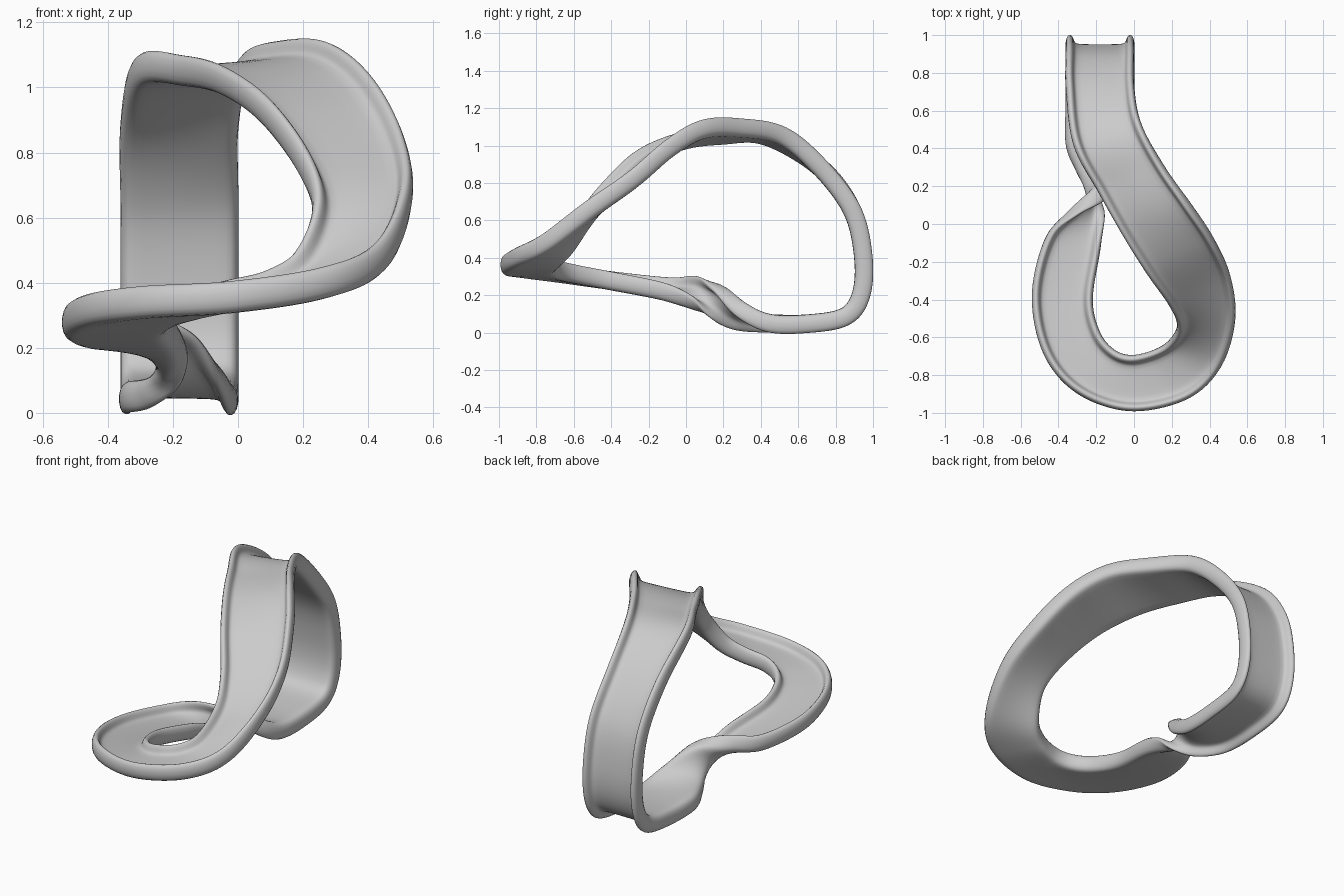
import bpy, bmesh
from mathutils import Vector as V

if "Cube" in bpy.data.objects:
    bpy.data.objects.remove(bpy.data.objects["Cube"])

# Paired rim stations: left rim xyz, right rim xyz
arch = [(-.17, .18, 1.05, .14, .30, 1.095), (-.30, .42, 1.05, .02, .52, 1.05)]
back = [(.72, .88), (.89, .65), (.948, .40), (.935, .20), (.85, .085), (.65, .048)]
loop = [
    (-.34, .42, .05, -.03, .45, .05), (-.28, .27, .06, -.07, .30, .12),
    (-.22, .15, .10, -.17, .17, .235), (-.19, .03, .16, -.32, .06, .26),
    (-.20, -.13, .22, -.45, -.08, .245), (-.24, -.40, .275, -.52, -.38, .275),
    (-.20, -.58, .31, -.46, -.68, .315), (-.12, -.68, .335, -.29, -.88, .34),
    (-.02, -.715, .36, -.02, -.97, .355), (.10, -.69, .39, .27, -.91, .40),
    (.20, -.63, .46, .44, -.75, .48), (.25, -.53, .62, .515, -.51, .66),
    (.20, -.41, .77, .49, -.28, .82), (.08, -.24, .93, .40, -.08, .99),
    (-.05, -.03, 1.02, .28, .10, 1.09)]
stations = arch + [(-.34, y, z, -.02, y, z) for y, z in back] + loop
lefts = [V(s[:3]) for s in stations]
rights = [V(s[3:]) for s in stations]


def spline(pts, steps):
    """Closed Catmull-Rom curve."""
    out, n = [], len(pts)
    for i in range(n):
        a, b, c, d = (pts[(i + k) % n] for k in (-1, 0, 1, 2))
        for s in range(steps):
            t = s / steps
            out.append(.5 * (2 * b + (c - a) * t + (2 * a - 5 * b + 4 * c - d) * t**2
                             + (3 * b - a - 3 * c + d) * t**3))
    return out


L, R = spline(lefts, 7), spline(rights, 7)
n = len(L)

# Half cross-section: distance from the rim, height along the outward side
half = [(.035, -.049), (.0, -.05), (-.02, -.03), (-.024, .015), (-.012, .05),
        (.008, .052), (.02, .03), (.027, .006), (.05, 0)]

# Sweep the channel section around the closed loop
bm = bmesh.new()
rings = []
for i in range(n):
    w = R[i] - L[i]
    wn = w.normalized()
    t = (L[(i + 1) % n] + R[(i + 1) % n]) - (L[i - 1] + R[i - 1])
    nor = wn.cross(t).normalized()
    mid = (L[i] + R[i]) / 2
    pts = [L[i] + wn * u + nor * v for u, v in half]
    pts.append(mid)
    pts += [R[i] - wn * u + nor * v for u, v in reversed(half)]
    pts.append(mid - nor * .047)
    rings.append([bm.verts.new(p) for p in pts])
for i in range(n):
    a, b = rings[i], rings[(i + 1) % n]
    for j in range(len(a)):
        k = (j + 1) % len(a)
        bm.faces.new((a[j], a[k], b[k], b[j]))
bmesh.ops.recalc_face_normals(bm, faces=bm.faces)
for f in bm.faces:
    f.smooth = True

me = bpy.data.meshes.new("twisted_band")
bm.to_mesh(me)
bm.free()
band = bpy.data.objects.new("twisted_band", me)
bpy.context.collection.objects.link(band)
sub = band.modifiers.new("smooth", 'SUBSURF')
sub.levels = sub.render_levels = 1
